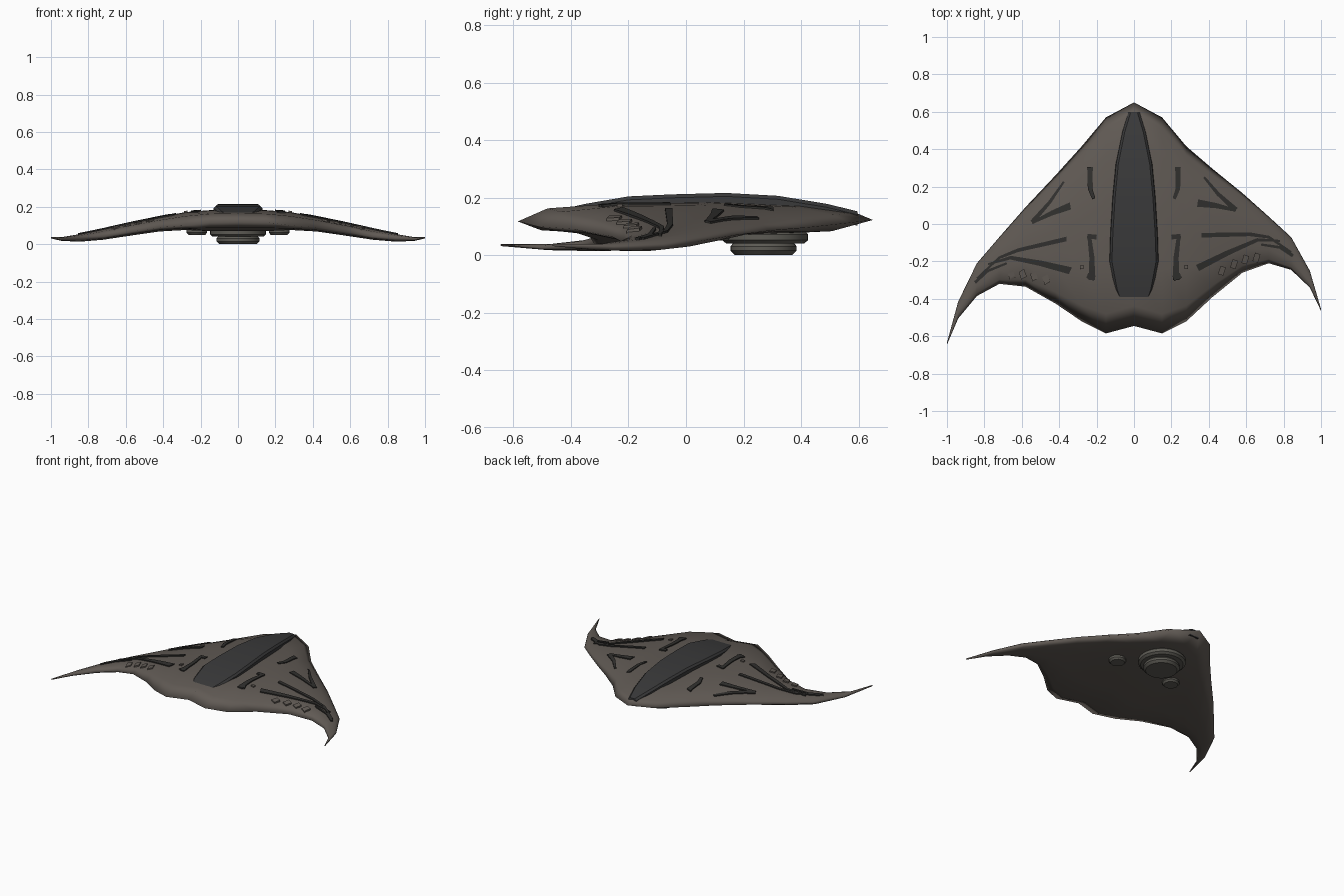
import bpy, math
from mathutils import Vector
from mathutils.bvhtree import BVHTree

cube = bpy.data.objects.get("Cube")
if cube:
    bpy.data.objects.remove(cube)


def material(name, color):
    m = bpy.data.materials.new(name)
    m.use_nodes = True
    m.diffuse_color = (*color, 1)
    m.node_tree.nodes["Principled BSDF"].inputs["Base Color"].default_value = (*color, 1)
    return m


HULL = material("warm grey hull", (0.118, 0.102, 0.089))
CANOPY = material("charcoal canopy", (0.042, 0.042, 0.043))
PANEL = material("dark panel", (0.03, 0.029, 0.027))
METAL = material("grey metal", (0.11, 0.105, 0.09))


def loft(name, rings, mat, angle=None):
    """Skin a row of equal closed rings, cap both ends, shade smooth."""
    n = len(rings[0])
    verts = [v for r in rings for v in r]
    faces = [(i * n + j, i * n + (j + 1) % n, (i + 1) * n + (j + 1) % n, (i + 1) * n + j)
             for i in range(len(rings) - 1) for j in range(n)]
    faces += [tuple(range(n)), tuple(range(len(verts) - n, len(verts)))]
    me = bpy.data.meshes.new(name)
    me.from_pydata(verts, [], faces)
    me.materials.append(mat)
    ob = bpy.data.objects.new(name, me)
    bpy.context.collection.objects.link(ob)
    bpy.ops.object.select_all(action='DESELECT')
    ob.select_set(True)
    bpy.context.view_layer.objects.active = ob
    bpy.ops.object.mode_set(mode='EDIT')
    bpy.ops.mesh.select_all(action='SELECT')
    bpy.ops.mesh.normals_make_consistent(inside=False)
    bpy.ops.object.mode_set(mode='OBJECT')
    if angle is None:
        bpy.ops.object.shade_smooth()
    else:
        bpy.ops.object.shade_smooth_by_angle(angle=math.radians(angle))
    return ob, verts, faces


def place(x, y, side):
    """Put a point on one wing; the -x wing is swept further back."""
    return side * x, y - (0.25 * max(0, x - 0.28) if side < 0 else 0)


# Hull stations: x, lead y, trail y, lead z, trail z, crest z, belly z
STATIONS = [
    (0, .65, -.545, .122, .12, .185, .07),
    (.15, .57, -.585, .112, .117, .182, .07),
    (.28, .415, -.52, .095, .1, .172, .076),
    (.42, .295, -.39, .085, .09, .145, .068),
    (.58, .165, -.26, .068, .065, .112, .045),
    (.72, .04, -.21, .047, .04, .08, .024),
    (.84, -.07, -.245, .03, .03, .055, .014),
    (.94, -.25, -.34, .026, .026, .038, .017),
    (1, -.455, -.465, .035, .035, .039, .031),
]
# Chord position and share of the crest or belly height
UPPER = [(0, 0), (.05, .4), (.18, .8), (.42, 1), (.7, .97), (.91, .7), (1, 0)]
LOWER = [(.93, .65), (.7, 1), (.35, 1), (.12, .75)]


def section(st, side):
    x, y0, y1, z0, z1, crest, belly = st
    ring = []
    for row, goal in ((UPPER, crest), (LOWER, belly)):
        for t, f in row:
            edge = z0 + (z1 - z0) * t
            ring.append((*place(x, y0 + (y1 - y0) * t, side), edge + (goal - edge) * f))
    return ring


rings = [section(s, -1) for s in reversed(STATIONS[1:])] + [section(s, 1) for s in STATIONS]
hull, hull_verts, hull_faces = loft("hull", rings, HULL)
tree = BVHTree.FromPolygons([Vector(v) for v in hull_verts], hull_faces)


def top_z(x, y):
    hit = tree.ray_cast(Vector((x, y, 1)), Vector((0, 0, -1)))[0]
    return hit.z if hit else 0.03


# Canopy: y, half width, top z
rings = []
for y, w, z in [(.597, .03, .152), (.49, .062, .178), (.32, .096, .206), (.14, .113, .216),
                (-.05, .125, .211), (-.2, .13, .204), (-.35, .102, .178), (-.475, .058, .15)]:
    rings.append([(-w - .003, y, z - .05), (-w, y, z - .012), (-w + .012, y, z),
                  (w - .012, y, z), (w, y, z - .012), (w + .003, y, z - .05)])
loft("canopy", rings, CANOPY, 25)


def strip(name, path, widths, side, mat=PANEL, lift=.007):
    """Thin plate that follows a path over the hull's upper surface."""
    pts = [Vector(p) for p in path]
    dense = [a.lerp(b, k / 6) for a, b in zip(pts, pts[1:]) for k in range(6)] + [pts[-1]]
    rows = []
    for i, p in enumerate(dense):
        d = (dense[min(i + 1, len(dense) - 1)] - dense[max(i - 1, 0)]).normalized()
        f = i / (len(dense) - 1)
        off = Vector((-d.y, d.x)) * (widths[0] + (widths[1] - widths[0]) * f) / 2
        (ax, ay), (bx, by) = place(*(p + off), side), place(*(p - off), side)
        az, bz = top_z(ax, ay), top_z(bx, by)
        rows.append([(ax, ay, az - .002), (ax, ay, az + lift),
                     (bx, by, bz + lift), (bx, by, bz - .002)])
    loft(name, rows, mat, 30)


# Surface panels: name, path, start and end widths
PANELS = [
    ("fore_bracket", [(.235, .305), (.235, .19), (.215, .135)], (.03, .018)),
    ("fore_arrow_outer", [(.375, .25), (.45, .16), (.545, .075)], (.012, .028)),
    ("fore_arrow_inner", [(.34, .112), (.44, .098), (.545, .073)], (.04, .015)),
    ("aft_bracket_top", [(.2, -.07), (.25, -.065)], (.025, .025)),
    ("aft_bracket", [(.24, -.06), (.225, -.18), (.225, -.3)], (.02, .035)),
    ("aft_bracket_foot", [(.21, -.29), (.25, -.275)], (.03, .03)),
    ("wing_line_front", [(.36, -.06), (.62, -.055), (.72, -.07), (.84, -.15)], (.025, .01)),
    ("wing_line_rear", [(.34, -.235), (.5, -.155), (.66, -.085), (.78, -.09)], (.036, .01)),
    ("wing_line_tip", [(.68, -.11), (.78, -.125), (.85, -.17)], (.012, .018)),
]
for side, tag in ((1, "left"), (-1, "right")):
    for name, path, widths in PANELS:
        strip(f"{name}_{tag}", path, widths, side)
    # Row of small raised hatches and a rivet
    for i, (x, y) in enumerate([(.47, -.25), (.535, -.215), (.595, -.19), (.655, -.18)]):
        strip(f"hatch_{i + 1}_{tag}", [(x - .007, y - .022), (x + .007, y + .022)],
              (.03, .03), side, HULL, .009)
    strip(f"rivet_{tag}", [(.28, -.24), (.28, -.22)], (.02, .02), side, HULL, .009)


def turned(name, cx, cy, profile, mat, sides=32):
    rows = [[(cx + r * math.cos(a), cy + r * math.sin(a), z)
             for a in (2 * math.pi * k / sides for k in range(sides))] for r, z in profile]
    loft(name, rows, mat, 30)


# Stepped dome under the belly, with two small pods behind it
turned("belly_ring", 0, .275, [(.13, .09), (.15, .072), (.15, .052), (.135, .04), (.1, .04)], METAL)
turned("belly_disc", 0, .27, [(.1, .05), (.115, .03), (.115, .015), (.1, 0)], METAL)
for side, tag in ((1, "left"), (-1, "right")):
    turned(f"belly_pod_{tag}", side * .22, .1,
           [(.05, .095), (.055, .075), (.055, .062), (.045, .05)], METAL, 12)
